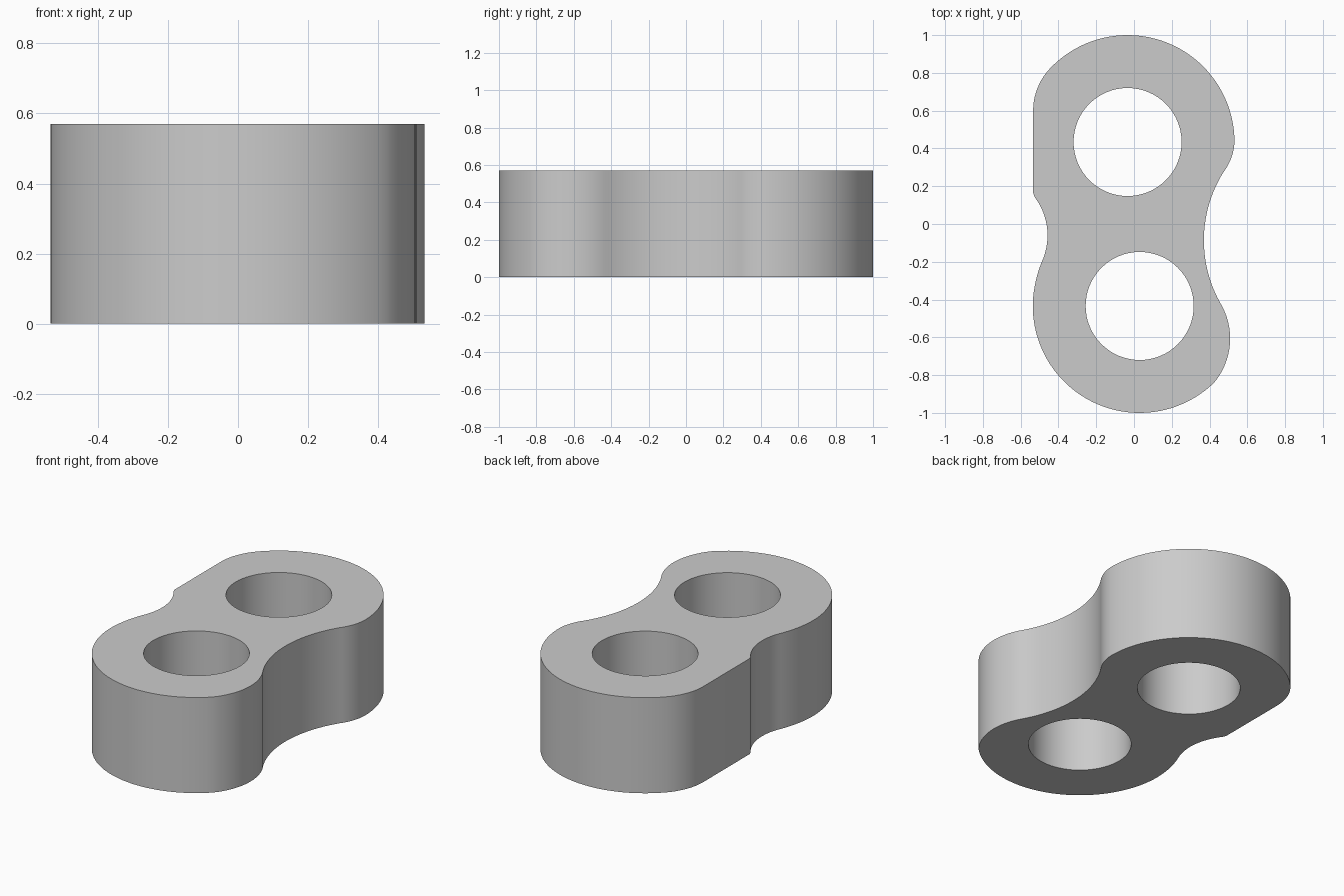
import bpy, bmesh, math
from mathutils import Vector

cube = bpy.data.objects.get("Cube")
if cube:
    bpy.data.objects.remove(cube, do_unlink=True)

HEIGHT = 0.57
BACK, FRONT = Vector((-0.034, 0.434)), Vector((0.03, -0.434))
OUTER, HOLE = 0.566, 0.286


def on_circle(centre, radius, degrees):
    a = math.radians(degrees)
    return centre + radius * Vector((math.cos(a), math.sin(a)))


def arc_through(a, b, c, steps):
    """Points of the arc from a through b to c, leaving out c."""
    a, b, c = Vector(a), Vector(b), Vector(c)
    u, v = b - a, c - a
    d = 2 * u.cross(v)
    centre = a + Vector((v.y * u.length_squared - u.y * v.length_squared,
                         u.x * v.length_squared - v.x * u.length_squared)) / d
    start = math.atan2(*(a - centre).yx)
    sweep = math.atan2(*(c - centre).yx) - start
    sweep %= math.tau
    if d < 0:
        sweep -= math.tau
    r = (a - centre).length
    return [on_circle(centre, r, math.degrees(start + sweep * i / steps))
            for i in range(steps)]


# Outline, anticlockwise from the right of the back lobe
back_right = on_circle(BACK, OUTER, 0)
back_left = on_circle(BACK, OUTER, 136.7)
front_right = on_circle(FRONT, OUTER, -46)
front_left = on_circle(FRONT, OUTER, 180)
arcs = [
    (back_right, on_circle(BACK, OUTER, 70), back_left, 40),         # back lobe
    (back_left, (-0.511, 0.72), (-0.534, 0.60), 10),                 # rounded corner
    ((-0.534, 0.165), (-0.527, 0.146), (-0.517, 0.13), 3),           # flat side's end
    ((-0.517, 0.13), (-0.458, -0.05), (-0.488, -0.20), 14),          # left waist
    ((-0.488, -0.20), (-0.522, -0.31), front_left, 10),              # left blend
    (front_left, on_circle(FRONT, OUTER, 247), front_right, 40),     # front lobe
    (front_right, (0.509, -0.60), (0.455, -0.415), 16),              # right corner
    ((0.455, -0.415), (0.37, -0.08), (0.476, 0.278), 24),            # right waist
    ((0.476, 0.278), (0.517, 0.355), back_right, 8),                 # right blend
]
outline = []
for a, b, c, steps in arcs:
    outline += arc_through(a, b, c, steps)
    if c == (-0.534, 0.60):
        outline.append(Vector(c))
holes = [[on_circle(c, HOLE, i * 360 / 64) for i in range(64)] for c in (BACK, FRONT)]

# Fill the profile and raise it into a plate
bm = bmesh.new()
for loop in [outline] + holes:
    verts = [bm.verts.new((p.x, p.y, 0)) for p in loop]
    for i, v in enumerate(verts):
        bm.edges.new((verts[i - 1], v))
bmesh.ops.triangle_fill(bm, edges=bm.edges[:], use_beauty=True, normal=(0, 0, 1))
raised = bmesh.ops.extrude_face_region(bm, geom=bm.faces[:], use_keep_orig=True)
bmesh.ops.translate(bm, vec=(0, 0, HEIGHT),
                    verts=[g for g in raised["geom"] if isinstance(g, bmesh.types.BMVert)])
bmesh.ops.recalc_face_normals(bm, faces=bm.faces[:])

mesh = bpy.data.meshes.new("link_plate")
bm.to_mesh(mesh)
bm.free()
link = bpy.data.objects.new("link_plate", mesh)
bpy.context.collection.objects.link(link)

# Plain grey material
grey = bpy.data.materials.new("light_grey")
grey.use_nodes = True
colour = (0.6, 0.6, 0.6, 1)
grey.diffuse_color = colour
grey.node_tree.nodes["Principled BSDF"].inputs["Base Color"].default_value = colour
mesh.materials.append(grey)

# Smooth walls with crisp rims
bpy.ops.object.select_all(action="DESELECT")
link.select_set(True)
bpy.context.view_layer.objects.active = link
bpy.ops.object.shade_smooth_by_angle(angle=math.radians(25))
